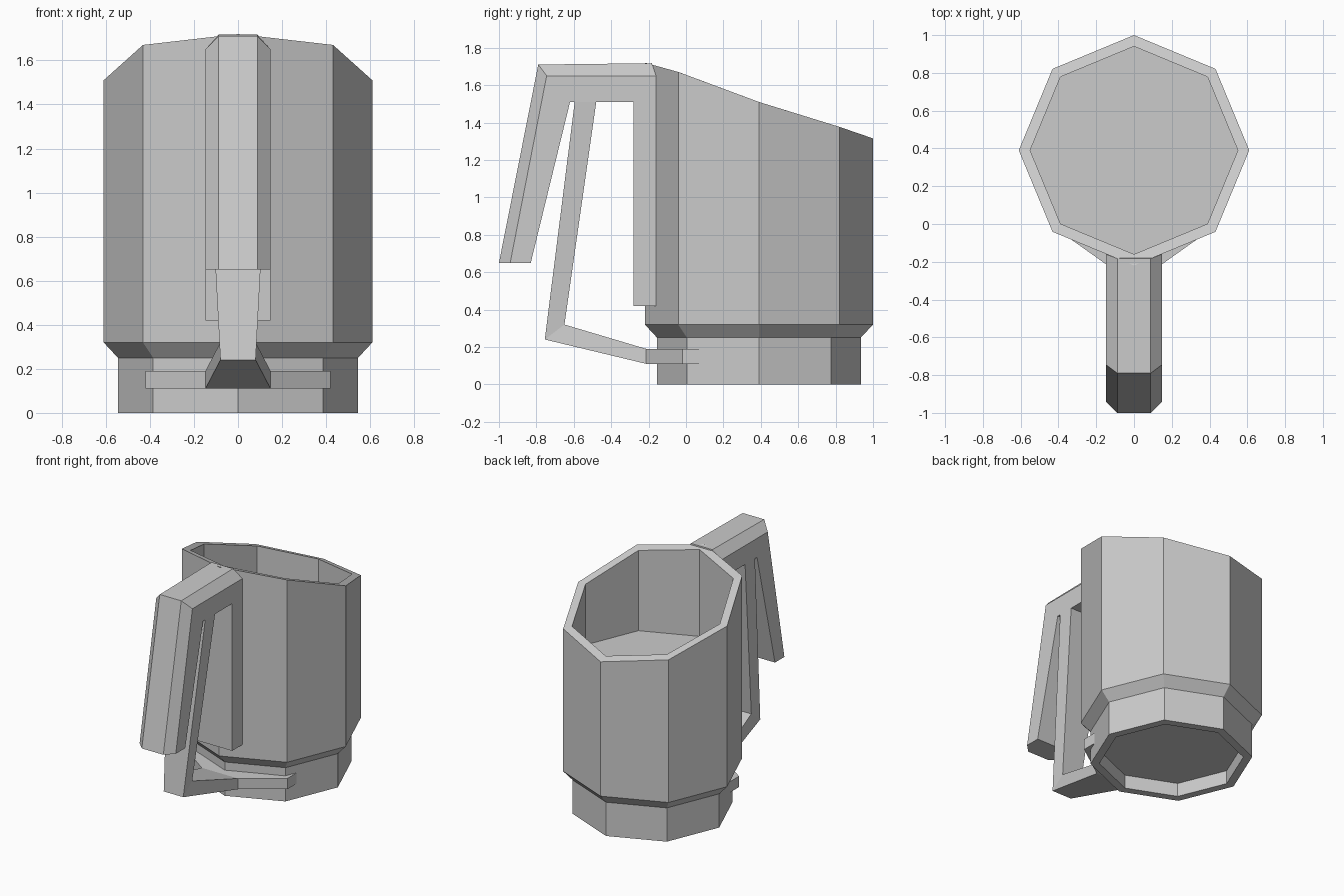
import bpy, bmesh
from math import sin, cos, pi

if "Cube" in bpy.data.objects:
    bpy.data.objects.remove(bpy.data.objects["Cube"])

CY = 0.39      # centre of the cup body in y
SIDES = 8


def finish(bm, name):
    bmesh.ops.recalc_face_normals(bm, faces=bm.faces)
    me = bpy.data.meshes.new(name)
    bm.to_mesh(me)
    bm.free()
    ob = bpy.data.objects.new(name, me)
    bpy.context.collection.objects.link(ob)
    return ob


def loft(name, sections):
    """Join matching closed cross-sections and cap both ends."""
    bm = bmesh.new()
    rings = [[bm.verts.new(p) for p in s] for s in sections]
    n = len(rings[0])
    for a, b in zip(rings, rings[1:]):
        for i in range(n):
            j = (i + 1) % n
            bm.faces.new((a[i], a[j], b[j], b[i]))
    bm.faces.new(rings[0])
    bm.faces.new(rings[-1])
    return finish(bm, name)


def mirrored(half):
    """Close a cross-section from its +x half."""
    return half + [(-x, y, z) for x, y, z in reversed(half)]


def rim_z(y):
    """Height of the slanted rim at depth y."""
    pts = [(-0.22, 1.72), (-0.04, 1.67), (0.39, 1.51), (0.82, 1.377), (1.0, 1.315)]
    for (y0, z0), (y1, z1) in zip(pts, pts[1:]):
        if y <= y1 + 1e-4:
            return z0 + (z1 - z0) * (y - y0) / (y1 - y0)
    return pts[-1][1]


# Cup body: octagonal shell with recessed foot, raised floor, slanted rim
profile = [(0.485, 0.10), (0.485, 0), (0.545, 0), (0.545, 0.25), (0.61, 0.32),
           (0.61, None), (0.55, None), (0.55, 1.06)]
rings = []
for r, z in profile:
    ring = []
    for k in range(SIDES):
        a = 2 * pi * k / SIDES
        x, y = r * cos(a), CY + r * sin(a)
        ring.append((x, y, rim_z(y) if z is None else z))
    rings.append(ring)
loft("cup_body", rings)

# Outer handle: chamfered bar from the rim, turning down to the free end
loft("outer_handle", [
    mirrored([(0.088, -1.0, 0.65), (0.148, -0.94, 0.65), (0.148, -0.83, 0.65)]),
    mirrored([(0.088, -0.79, 1.71), (0.148, -0.745, 1.65), (0.148, -0.62, 1.51)]),
    mirrored([(0.088, -0.183, 1.717), (0.148, -0.16, 1.65), (0.148, -0.16, 1.51)]),
])

# Mounting plate against the body
loft("handle_plate", [
    mirrored([(0.148, -0.28, z), (0.148, -0.16, z)]) for z in (0.42, 1.51)
])

# Inner leg: tapers downward, then bends and flares into the clip
loft("inner_leg", [
    mirrored([(0.148, -0.595, 1.51), (0.148, -0.48, 1.51)]),
    mirrored([(0.08, -0.755, 0.24), (0.08, -0.65, 0.32)]),
    mirrored([(0.148, -0.213, 0.11), (0.148, -0.213, 0.19)]),
])

# Clip: curved jaw hugging the foot
jaw = [(0.148, -0.213), (0.42, -0.02), (0.42, 0.087), (0.38, 0.0), (0, -0.15)]
outline = jaw + [(-x, y) for x, y in reversed(jaw[:-1])]
loft("foot_clip", [[(x, y, z) for x, y in outline] for z in (0.11, 0.19)])
